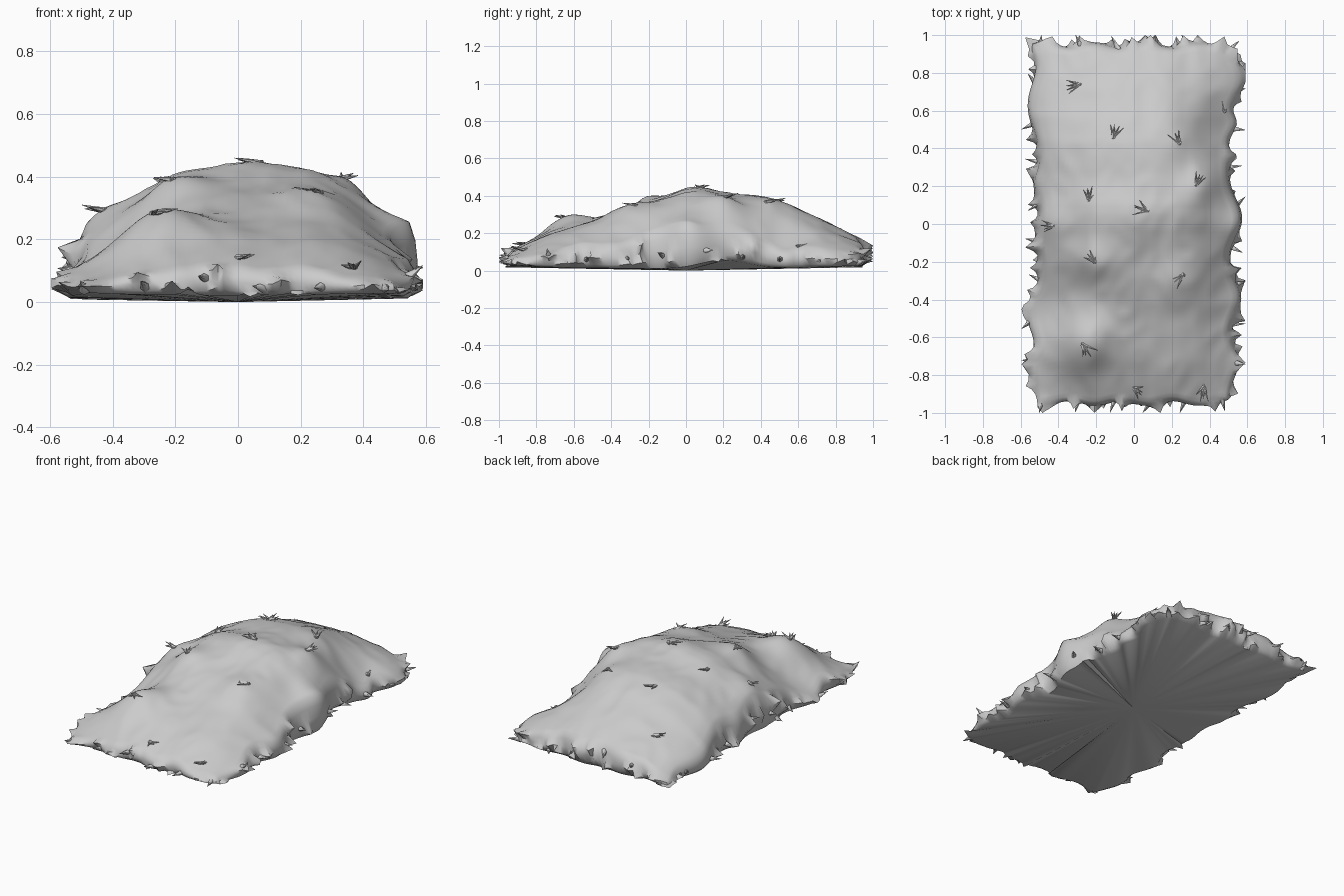
import bpy, bmesh, math, random
from mathutils import Vector, Matrix, noise

random.seed(7)
if bpy.data.objects.get("Cube"):
    bpy.data.objects.remove(bpy.data.objects["Cube"])

grey = bpy.data.materials.new("plain grey")
grey.use_nodes = True
grey.diffuse_color = (0.6, 0.6, 0.6, 1)
grey.node_tree.nodes["Principled BSDF"].inputs["Base Color"].default_value = (0.6, 0.6, 0.6, 1)


def finish(bm, name, angle):
    bmesh.ops.recalc_face_normals(bm, faces=bm.faces)
    mesh = bpy.data.meshes.new(name)
    bm.to_mesh(mesh)
    bm.free()
    mesh.materials.append(grey)
    obj = bpy.data.objects.new(name, mesh)
    bpy.context.collection.objects.link(obj)
    bpy.ops.object.select_all(action="DESELECT")
    obj.select_set(True)
    bpy.context.view_layer.objects.active = obj
    bpy.ops.object.shade_smooth_by_angle(angle=math.radians(angle))


def lerp_profile(points, t):
    for (a, fa), (b, fb) in zip(points, points[1:]):
        if t <= b:
            return fa + (fb - fa) * max(0, t - a) / (b - a)
    return points[-1][1]


def bump(d, width):
    return math.exp(-(d / width) ** 2)


# Mound height: a lengthwise profile times a crosswise profile, with folds
LONG = [(-1, .08), (-.9, .13), (-.8, .18), (-.6, .26), (-.4, .32), (-.2, .375),
        (.05, .465), (.2, .42), (.5, .385), (.65, .32), (.8, .24), (1, .14)]
CROSS = [(-.6, .25), (-.5, .51), (-.4, .68), (-.2, .92), (0, 1), (.2, .96),
         (.35, .82), (.45, .63), (.6, .33)]
FOLDS = [(-.26, -.64, .085, .15), (.24, -.3, .03, .12), (-.22, -.2, .06, .11),
         (.36, .2, .05, .1), (.05, -.5, -.02, .15), (-.44, -.42, -.055, .17),
         (.47, .5, -.08, .17), (.57, .0, .06, .1), (-.45, .0, .02, .08),
         (.24, .44, .02, .1)]


def height(x, y):
    h = sum(lerp_profile(LONG, y + d) for d in (-.06, 0, .06)) / 3
    h *= sum(lerp_profile(CROSS, x + d) for d in (-.04, 0, .04)) / 3
    h += sum(a * bump(x - px, w) * bump(y - py, w) for px, py, a, w in FOLDS)
    creases = noise.noise(Vector((x * 5 + 3, y * 4, 1)))
    h += .014 * creases - .012 * abs(noise.noise(Vector((x * 9, y * 7, 4))))
    return max(.07, h)


# Scalloped outline of the long sides
RIGHT = [(.8, .08, .13), (.55, .04, .06), (.03, .07, .13), (-.4, .065, .12), (-.76, .05, .11)]
LEFT = [(.95, .04, .07), (.64, .06, .16), (.22, .03, .08), (-.08, .02, .08),
        (-.5, .06, .12), (-.78, .05, .12)]


def outline(u, v):
    lobes = RIGHT if u > 0 else LEFT
    side = .478 + sum(a * bump(v * .95 - c, w) for c, a, w in lobes)
    side = .478 * (1 - u * u) + side * u * u
    end = .925 + .012 * math.sin(u * 11) * v * v
    return u * side, v * end


# Ragged mound with overhanging skirt and fan underside
NX, NY = 46, 80
bm = bmesh.new()
grid = []
for j in range(NY + 1):
    row = []
    for i in range(NX + 1):
        u, v = 2 * i / NX - 1, 2 * j / NY - 1
        x, y = outline(u, v)
        row.append(bm.verts.new((x, y, height(x, y))))
    grid.append(row)
for j in range(NY):
    for i in range(NX):
        bm.faces.new((grid[j][i], grid[j][i + 1], grid[j + 1][i + 1], grid[j + 1][i]))

rim = (grid[0][:-1] + [r[-1] for r in grid[:-1]]
       + grid[-1][:0:-1] + [r[0] for r in grid[:0:-1]])
count = len(rim)
tops = [v.co.copy() for v in rim]
outs = []
for k, p in enumerate(tops):
    tangent = tops[(k + 3) % count] - tops[k - 3]
    outs.append(Vector((tangent.y, -tangent.x, 0)).normalized())


def spikes(chance):
    reach = [0.0] * count
    for k in range(count):
        if random.random() < chance:
            size = random.uniform(.03, .065)
            for d, f in ((-2, .12), (-1, .38), (0, 1), (1, .38), (2, .12)):
                q = (k + d) % count
                reach[q] = max(reach[q], size * f)
    return reach


def clamp(p):
    p.x = max(-.595, min(.59, p.x))
    p.y = max(-1, min(1, p.y))


def rim_height(p):
    base = .008 + .02 * abs(p.x) * abs(p.y) + .018 * abs(p.y) ** 6
    if p.x > .4:
        base += .045 * bump(p.y - .2, .18)
    return base


previous = rim
for drop, push, chance in ((.25, .018, .05), (.55, .025, .09), (.85, .018, .10), (1, 0, .03)):
    reach = spikes(chance)
    ring = []
    for k in range(count):
        p = tops[k] + outs[k] * (push + reach[k])
        p.z = tops[k].z + (rim_height(p) - tops[k].z) * drop + reach[k] * random.uniform(-.2, .5)
        p.z = max(.004, p.z)
        clamp(p)
        ring.append(bm.verts.new(p))
    for k in range(count):
        n = (k + 1) % count
        bm.faces.new((previous[k], previous[n], ring[n], ring[k]))
    previous = ring
centre = bm.verts.new((0, 0, 0))
for k in range(count):
    bm.faces.new((previous[k], previous[(k + 1) % count], centre))
finish(bm, "mound", 50)


# Small blades used for surface tufts and edge barbs
def blade(bm, base, direction, length, radius):
    turn = direction.to_track_quat("Z", "Y").to_matrix().to_4x4()
    place = Matrix.Translation(base + direction * length * .4) @ turn
    bmesh.ops.create_cone(bm, cap_ends=True, segments=6, radius1=radius, radius2=.001,
                          depth=length, matrix=place)


# Tufts: x, y, heading in degrees, length
TUFTS = [(-.29, .74, 190, .09), (-.11, .46, 70, .09), (.24, .43, 130, .08),
         (-.24, .13, 85, .08), (.07, .07, 160, .09), (.33, .21, 60, .08),
         (-.43, -.01, 185, .07), (-.21, -.2, 120, .07), (.26, -.27, 210, .08),
         (-.27, -.64, 300, .09), (0, -.87, 330, .07), (.37, -.86, 260, .09),
         (.48, .6, 140, .08)]
bm = bmesh.new()
for x, y, heading, size in TUFTS:
    base = Vector((x, y, height(x, y) - .002))
    for spread in (-32, -10, 10, 34):
        a = math.radians(heading + spread + random.uniform(-8, 8))
        way = Vector((math.cos(a), math.sin(a), random.uniform(.05, .3))).normalized()
        blade(bm, base, way, size * random.uniform(.75, 1.1), .011)
finish(bm, "surface_tufts", 40)

bm = bmesh.new()
for k in range(0, count, 9):
    lift = random.uniform(.15, .8)
    base = tops[k] + outs[k] * .01
    base.z = .03 + (tops[k].z - .03) * lift
    slant = Vector((random.uniform(-.6, .6), random.uniform(-.6, .6), random.uniform(-.1, .4)))
    way = (outs[k] + slant).normalized()
    blade(bm, base, way, random.uniform(.07, .1), .02)
for v in bm.verts:
    clamp(v.co)
finish(bm, "edge_barbs", 60)
